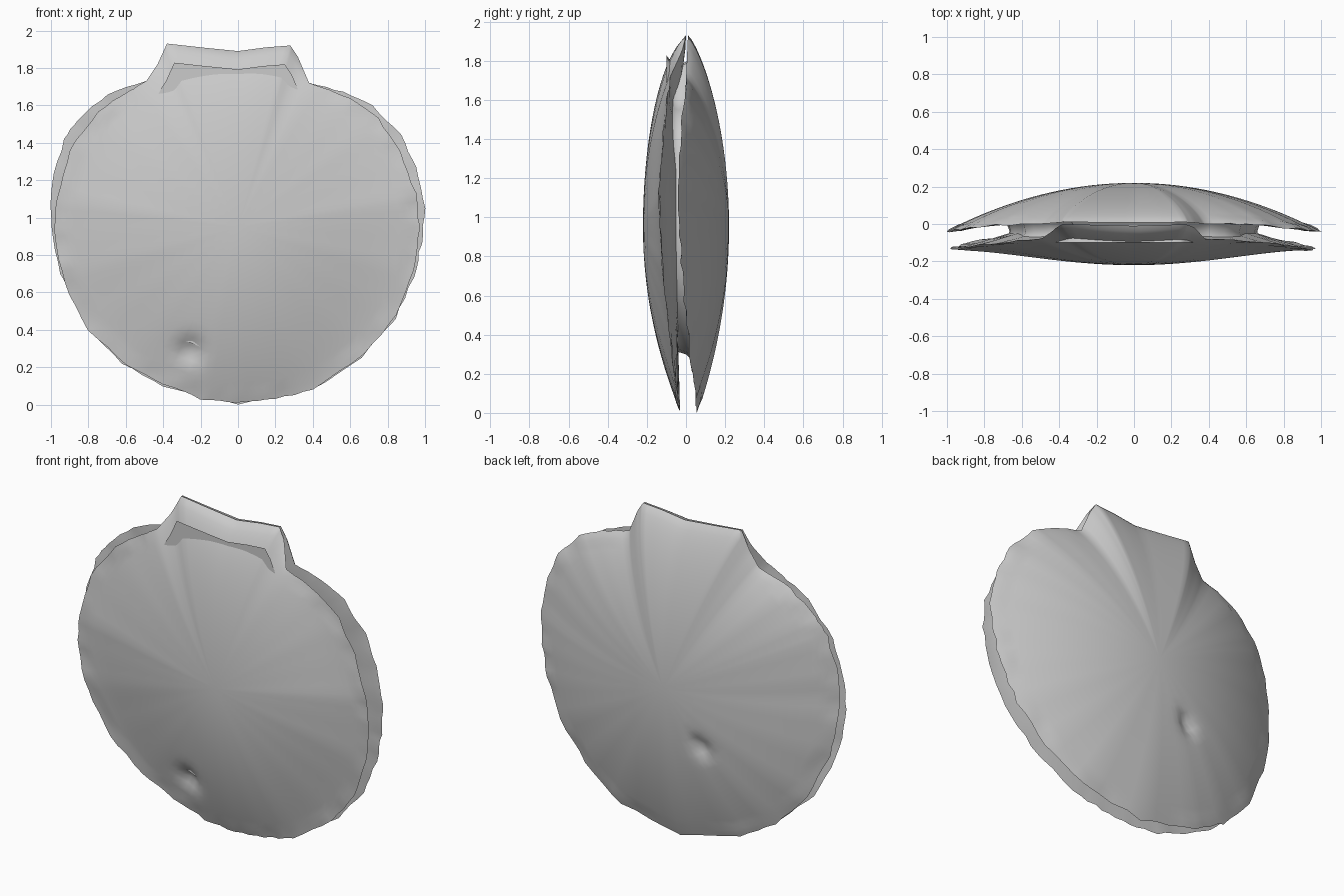
import bpy, bmesh, math, random

random.seed(4)
old = bpy.data.objects.get("Cube")
if old:
    bpy.data.objects.remove(old, do_unlink=True)

shell_grey = bpy.data.materials.new("shell grey")
shell_grey.use_nodes = True
colour = (0.6, 0.6, 0.6, 1)
shell_grey.diffuse_color = colour
shell_grey.node_tree.nodes["Principled BSDF"].inputs["Base Color"].default_value = colour

MID = 0.95          # height of the valve centre
RINGS = 22

# Outlines (x, z), clockwise from the hinge dip
HINGE_R = [(0, 1.89), (0.15, 1.91), (0.28, 1.92), (0.32, 1.86), (0.38, 1.72)]
HINGE_L = [(-0.49, 1.73), (-0.43, 1.82), (-0.38, 1.93), (-0.2, 1.91)]
FRONT = HINGE_R + [(0.6, 1.64), (0.75, 1.53), (0.87, 1.35), (0.95, 1.13), (0.97, 0.95),
                   (0.94, 0.72), (0.85, 0.48), (0.68, 0.27), (0.4, 0.08), (0.2, 0.03),
                   (0, 0.01), (-0.2, 0.03), (-0.4, 0.11), (-0.6, 0.21), (-0.8, 0.4),
                   (-0.93, 0.65), (-0.98, 0.9), (-0.97, 1.1), (-0.9, 1.36),
                   (-0.75, 1.57), (-0.58, 1.68)] + HINGE_L
BACK = HINGE_R + [(0.56, 1.67), (0.72, 1.6), (0.87, 1.44), (0.95, 1.27), (1, 1.05),
                  (0.98, 0.86), (0.94, 0.68), (0.84, 0.46), (0.66, 0.25), (0.4, 0.08),
                  (0, 0), (-0.4, 0.1), (-0.62, 0.22), (-0.82, 0.43), (-0.95, 0.7),
                  (-1, 0.95), (-1, 1.17), (-0.93, 1.42), (-0.86, 1.52), (-0.7, 1.66)] + HINGE_L

# Rim depth as (z, y)
FRONT_RIM = [(0, -0.03), (0.3, -0.07), (0.7, -0.12), (1.1, -0.14), (1.5, -0.11),
             (1.72, -0.08), (1.85, -0.02), (1.93, 0)]
BACK_RIM = [(0, 0.06), (0.3, 0.02), (0.7, -0.02), (1.1, -0.045), (1.4, -0.03),
            (1.7, 0), (1.93, 0.01)]


def lookup(table, z):
    z = min(max(z, table[0][0]), table[-1][0])
    for (a, ya), (b, yb) in zip(table, table[1:]):
        if z <= b:
            return ya + (yb - ya) * (z - a) / (b - a)


def resample(points, steps=4):
    out = []
    for i, (x, z) in enumerate(points):
        u, w = points[(i + 1) % len(points)]
        out += [(x + (u - x) * t / steps, z + (w - z) * t / steps) for t in range(steps)]
    return out


def smoothstep(t):
    t = min(max(t, 0), 1)
    return t * t * (3 - 2 * t)


def finish(bm, name, angle):
    bmesh.ops.recalc_face_normals(bm, faces=bm.faces)
    mesh = bpy.data.meshes.new(name)
    bm.to_mesh(mesh)
    bm.free()
    mesh.materials.append(shell_grey)
    obj = bpy.data.objects.new(name, mesh)
    bpy.context.collection.objects.link(obj)
    bpy.ops.object.select_all(action="DESELECT")
    obj.select_set(True)
    bpy.context.view_layer.objects.active = obj
    bpy.ops.object.shade_smooth_by_angle(angle=math.radians(angle))
    return obj


def bridge(bm, a, b):
    n = len(a)
    for i in range(n):
        bm.faces.new((a[i], a[(i + 1) % n], b[(i + 1) % n], b[i]))


def cap(bm, ring, centre):
    for i in range(len(ring)):
        bm.faces.new((ring[i], ring[(i + 1) % len(ring)], centre))


def make_valve(name, outline, rim, crown, side_k, top_k, dent, inner_y):
    """Domed outer skin and shallow inner skin sharing one ragged rim."""
    pts = resample(outline)
    dx, dz, radius, depth = dent
    chips = [random.uniform(-1, 1) for _ in pts]

    def outer(x, z, s, i):
        px, pz = pts[i]
        edge = lookup(rim, pz)
        up = (pz - MID) / math.hypot(px, pz - MID)
        k = side_k + ((top_k if up > 0 else 1) - side_k) * up * up
        y = edge + (crown - edge) * max(1 - s * s, 0) ** k
        hollow = depth * math.exp(-((x - dx) ** 2 + (z - dz) ** 2) / radius ** 2)
        return y - math.copysign(hollow, crown)

    def inner(x, z, s, i):
        edge = lookup(rim, pts[i][1])
        return edge + (inner_y - edge) * smoothstep((1 - s) * 2.5)

    bm = bmesh.new()

    def ring(s, surface):
        verts = []
        for i, (px, pz) in enumerate(pts):
            rag = s * (1 + 0.005 * chips[i] * (s > 0.95) * (pz < 1.7))
            x, z = px * rag, max(MID + (pz - MID) * rag, 0)
            wave = 0.006 * chips[i - 1] * (s > 0.95) * (pz < 1.7)
            verts.append(bm.verts.new((x, surface(x, z, s, i) + wave, z)))
        return verts

    levels = [1 - (1 - r / RINGS) ** 1.3 for r in range(1, RINGS + 1)]
    outside = [ring(s, outer) for s in levels]
    inside = [ring(s, inner) for s in levels[::3] if s < 0.97]
    inside.append(outside[-1])
    for skin, y in ((outside, crown), (inside, inner_y)):
        cap(bm, skin[0], bm.verts.new((0, y, MID)))
        for a, b in zip(skin, skin[1:]):
            bridge(bm, a, b)
    return finish(bm, name, 50)


make_valve("front_valve", FRONT, FRONT_RIM, -0.22, 2.0, 0.6, (-0.26, 0.29, 0.06, 0.045), -0.04)
make_valve("back_valve", BACK, BACK_RIM, 0.22, 1.0, 0.75, (-0.23, 0.64, 0.05, 0.04), 0.03)

# Inner body closing the space between the valves, pinched at its waist
bm = bmesh.new()
body_pts = resample(FRONT, 2)
rings = []
for y, pinch in ((-0.1, 1.03), (-0.075, 0.99), (-0.04, 0.97), (0, 0.99), (0.03, 1.03)):
    loop = []
    for x, z in body_pts:
        reach = (0.7 + 0.17 * smoothstep((z - 1.3) / 0.5)) * pinch
        loop.append(bm.verts.new((x * reach, y, MID + (z - MID) * reach)))
    rings.append(loop)
for a, b in zip(rings, rings[1:]):
    bridge(bm, a, b)
cap(bm, rings[0], bm.verts.new((0, -0.1, MID)))
cap(bm, rings[-1], bm.verts.new((0, 0.03, MID)))
finish(bm, "inner_body", 50)
